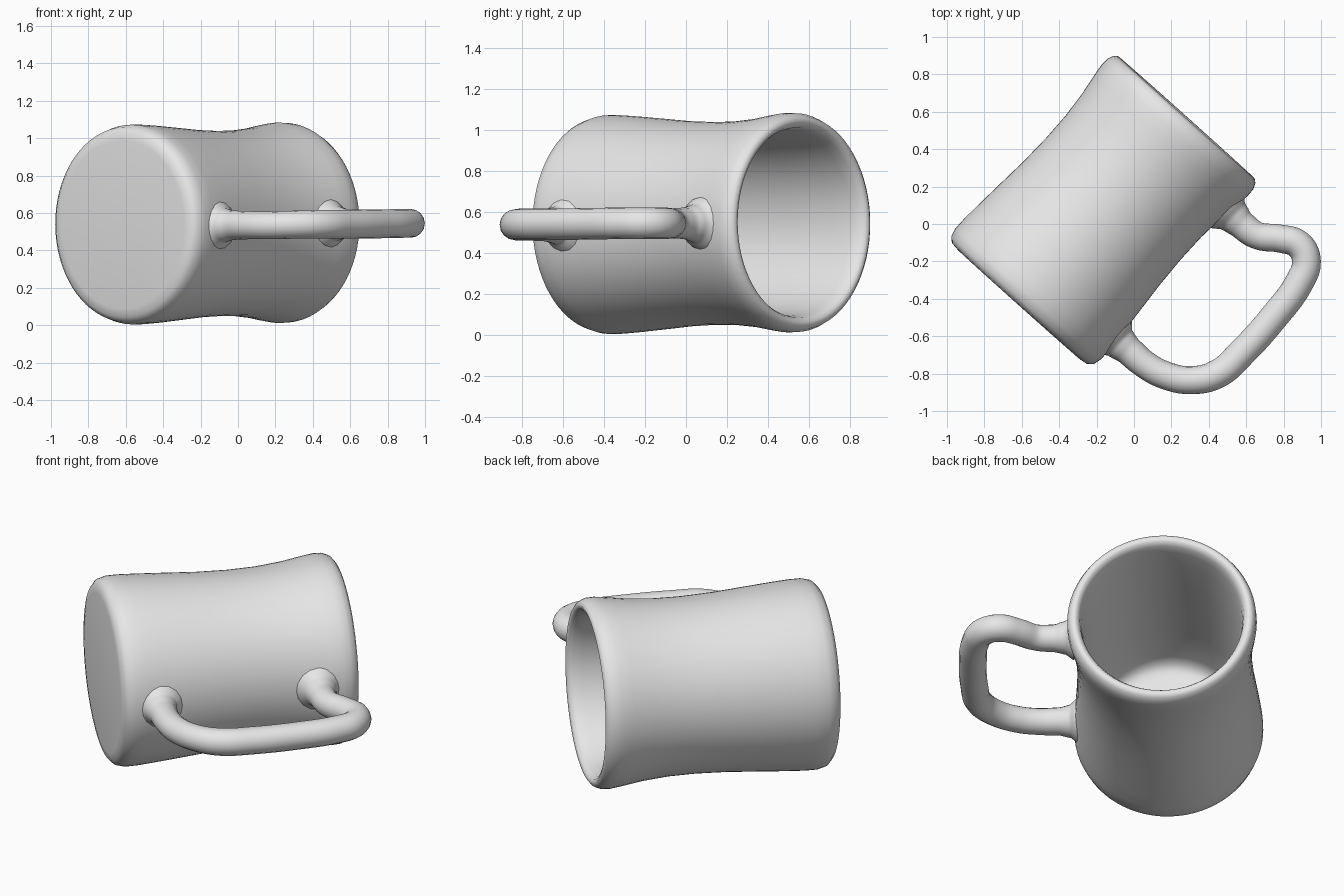
import bpy
import bmesh
import math
from mathutils import Matrix, Vector

cube = bpy.data.objects.get("Cube")
if cube:
    bpy.data.objects.remove(cube, do_unlink=True)

# Single clay grey
clay = bpy.data.materials.new("clay_grey")
clay.use_nodes = True
clay.diffuse_color = (0.8, 0.8, 0.8, 1)
clay.node_tree.nodes["Principled BSDF"].inputs["Base Color"].default_value = (0.8, 0.8, 0.8, 1)


def smooth(obj):
    bpy.ops.object.select_all(action='DESELECT')
    obj.select_set(True)
    bpy.context.view_layer.objects.active = obj
    bpy.ops.object.shade_smooth_by_angle(angle=math.radians(60))


# Mug body: (radius, distance from base) from base centre, over the lip, to the inner floor
profile = [
    (0, 0), (0.45, 0), (0.495, 0.006), (0.522, 0.03), (0.534, 0.075), (0.534, 0.14),
    (0.528, 0.24), (0.516, 0.40), (0.502, 0.58), (0.495, 0.76), (0.497, 0.92),
    (0.510, 1.07), (0.527, 1.18), (0.536, 1.25), (0.534, 1.295), (0.520, 1.328),
    (0.500, 1.343), (0.478, 1.335), (0.463, 1.31), (0.455, 1.26), (0.448, 1.15),
    (0.440, 0.90), (0.440, 0.40), (0.435, 0.15), (0.42, 0.095), (0.385, 0.068),
    (0.34, 0.065), (0, 0.065),
]
bm = bmesh.new()
verts = [bm.verts.new((r, 0, s)) for r, s in profile]
edges = [bm.edges.new(pair) for pair in zip(verts, verts[1:])]
bmesh.ops.spin(bm, geom=verts + edges, cent=(0, 0, 0), axis=(0, 0, 1),
               angle=math.tau, steps=72, use_merge=False)
bmesh.ops.remove_doubles(bm, verts=bm.verts, dist=0.0005)
bmesh.ops.recalc_face_normals(bm, faces=bm.faces)

# Lay the mug on its side, turned diagonally, slightly narrow across
axis = Vector((0.667, 0.745, 0.008)).normalized()
side = Vector((0.745, -0.667, 0)).normalized()
up = axis.cross(side)
placing = Matrix((side * 0.98, up, axis)).transposed().to_4x4()
placing.translation = (-0.616, -0.43, 0.538)
bmesh.ops.transform(bm, matrix=placing, verts=bm.verts)

mesh = bpy.data.meshes.new("mug_body")
bm.to_mesh(mesh)
bm.free()
body = bpy.data.objects.new("mug_body", mesh)
bpy.context.collection.objects.link(body)
mesh.materials.append(clay)
smooth(body)

# Handle: looped tube, flared where it meets the wall (x, y, z, thickness factor)
path = [
    (-0.105, -0.605, 0.535, 1.70), (-0.075, -0.635, 0.535, 1.22), (-0.03, -0.675, 0.535, 1.02),
    (0.06, -0.752, 0.535, 0.97), (0.17, -0.81, 0.535, 0.97), (0.31, -0.835, 0.538, 0.97),
    (0.45, -0.80, 0.54, 1.0), (0.575, -0.69, 0.54, 1.0), (0.75, -0.495, 0.542, 1.0),
    (0.885, -0.31, 0.545, 1.0), (0.922, -0.20, 0.545, 1.0), (0.88, -0.11, 0.545, 1.0),
    (0.78, -0.078, 0.545, 0.97), (0.66, -0.062, 0.545, 0.95), (0.575, -0.003, 0.545, 1.0),
    (0.53, 0.04, 0.545, 1.22), (0.497, 0.071, 0.545, 1.65),
]
curve = bpy.data.curves.new("handle", 'CURVE')
curve.dimensions = '3D'
curve.bevel_depth = 0.077
curve.bevel_resolution = 6
curve.resolution_u = 5
curve.use_fill_caps = True
spline = curve.splines.new('BEZIER')
spline.bezier_points.add(len(path) - 1)
for point, (x, y, z, thickness) in zip(spline.bezier_points, path):
    point.co = (x, y, z)
    point.radius = thickness
    point.handle_left_type = point.handle_right_type = 'AUTO'
handle = bpy.data.objects.new("handle", curve)
bpy.context.collection.objects.link(handle)
curve.materials.append(clay)
bpy.ops.object.select_all(action='DESELECT')
handle.select_set(True)
bpy.context.view_layer.objects.active = handle
bpy.ops.object.convert(target='MESH')
smooth(bpy.context.view_layer.objects.active)
